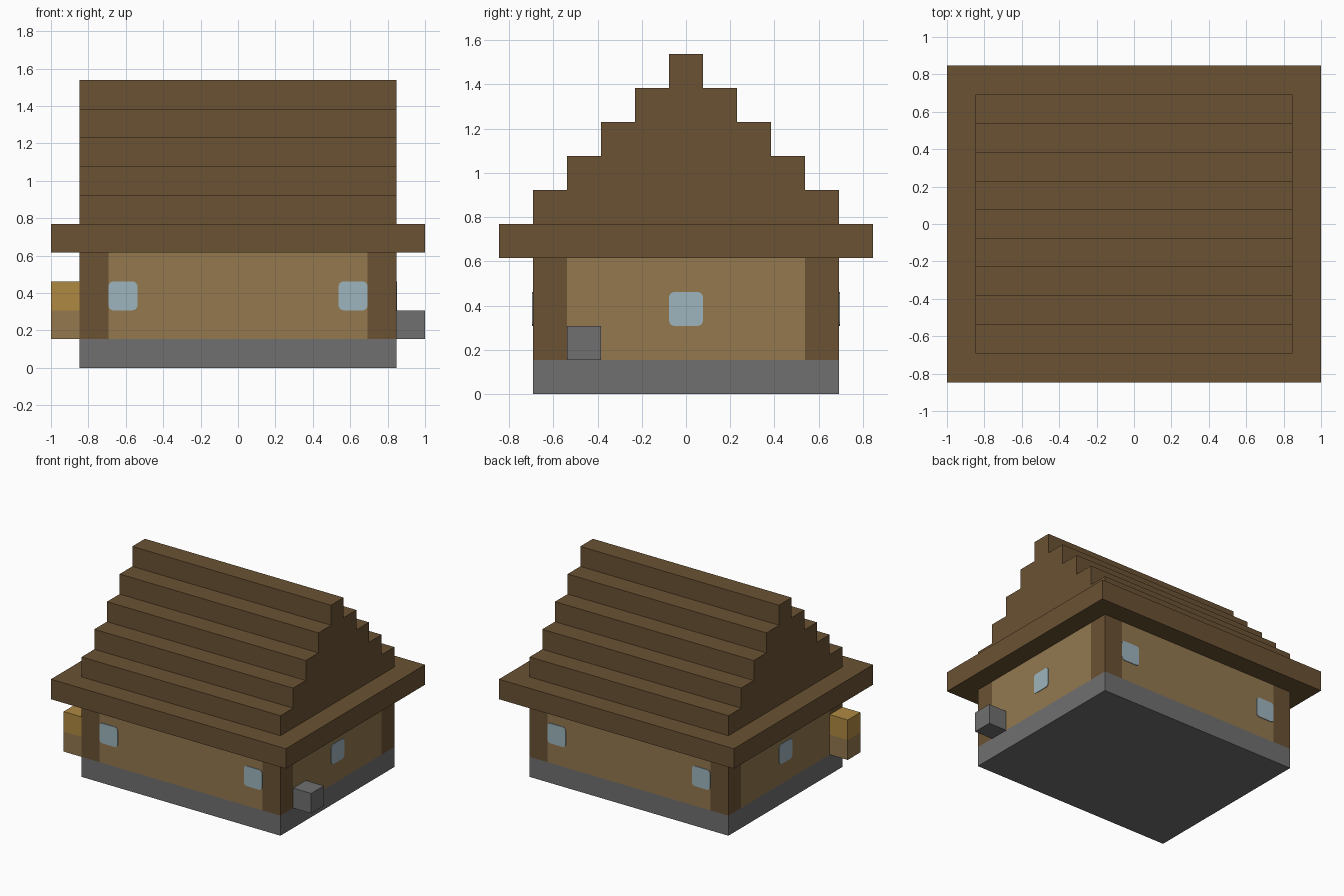
import bpy, bmesh
from mathutils import Vector

U = 2 / 13  # one block of the house

if "Cube" in bpy.data.objects:
    bpy.data.objects.remove(bpy.data.objects["Cube"], do_unlink=True)


def material(name, rgb):
    linear = [((c / 255 + 0.055) / 1.055) ** 2.4 for c in rgb] + [1]
    mat = bpy.data.materials.new(name)
    mat.use_nodes = True
    mat.diffuse_color = linear
    bsdf = next(n for n in mat.node_tree.nodes if n.type == 'BSDF_PRINCIPLED')
    bsdf.inputs["Base Color"].default_value = linear
    return mat


DARK_WOOD = material("dark wood", (106, 82, 51))
PLANKS = material("light planks", (147, 120, 79))
STONE = material("grey stone", (112, 112, 112))
GLASS = material("pale blue glass", (158, 181, 189))
GOLD = material("golden straw", (175, 137, 66))


def finish(name, bm, mat):
    bmesh.ops.recalc_face_normals(bm, faces=bm.faces)
    mesh = bpy.data.meshes.new(name)
    bm.to_mesh(mesh)
    bm.free()
    mesh.materials.append(mat)
    obj = bpy.data.objects.new(name, mesh)
    bpy.context.collection.objects.link(obj)
    return obj


def block(name, low, high, mat, round_axis=None):
    """Box between two corners given in blocks; optionally round the edges along one axis."""
    low, high = Vector(low) * U, Vector(high) * U
    bm = bmesh.new()
    bmesh.ops.create_cube(bm, size=1)
    for v in bm.verts:
        v.co = (low + high) / 2 + v.co * (high - low)
    if round_axis is not None:
        edges = [e for e in bm.edges
                 if abs((e.verts[0].co - e.verts[1].co).normalized()[round_axis]) > 0.9]
        bmesh.ops.bevel(bm, geom=edges, offset=0.022, segments=2, profile=0.5, affect='EDGES')
    return finish(name, bm, mat)


# Foundation
block("foundation", (-5.5, -4.5, 0), (5.5, 4.5, 1), STONE)

# Corner posts, wall panels and windows
T = 0.03  # window plate thickness in blocks
for sy, depth in ((-1, "front"), (1, "back")):
    for sx, side in ((-1, "right"), (1, "left")):
        x, y = sx * 5, sy * 4
        block(f"{depth}_{side}_post", (x - .5, y - .5, 1), (x + .5, y + .5, 4), DARK_WOOD)
        block(f"{depth}_{side}_window", (sx * 4 - .5, sy * 4.5 - T, 2),
              (sx * 4 + .5, sy * 4.5 + T, 3), GLASS, 1)
    block(f"{depth}_wall", (-4.5, sy * 4 - .5, 1), (4.5, sy * 4 + .5, 4), PLANKS)

for sx, side in ((-1, "right"), (1, "left")):
    block(f"{side}_wall", (sx * 5 - .5, -3.5, 1), (sx * 5 + .5, 3.5, 4), PLANKS)
    block(f"{side}_window", (sx * 5.5 - T, -.5, 2), (sx * 5.5 + T, .5, 3), GLASS, 0)

# Eaves slab
block("eaves", (-6.5, -5.5, 4), (6.5, 5.5, 5), DARK_WOOD)

# Stepped roof: stair profile mirrored across the ridge, extruded along x
stairs = []
for i in range(5):
    half = 4.5 - i
    stairs += [(half, 5 + i), (half, 6 + i)]
profile = stairs + [(-y, z) for y, z in reversed(stairs)]
bm = bmesh.new()
face = bm.faces.new([bm.verts.new((-5.5 * U, y * U, z * U)) for y, z in profile])
ext = bmesh.ops.extrude_face_region(bm, geom=[face])
bmesh.ops.translate(bm, vec=(11 * U, 0, 0),
                    verts=[g for g in ext["geom"] if isinstance(g, bmesh.types.BMVert)])
finish("stepped_roof", bm, DARK_WOOD)

# Outside blocks
block("stone_block", (5.5, -3.5, 1), (6.5, -2.5, 2), STONE)
block("plank_stand", (-6.5, -4.5, 1), (-5.5, -3.5, 2), PLANKS)
block("straw_block", (-6.5, -4.5, 2), (-5.5, -3.5, 3), GOLD)
